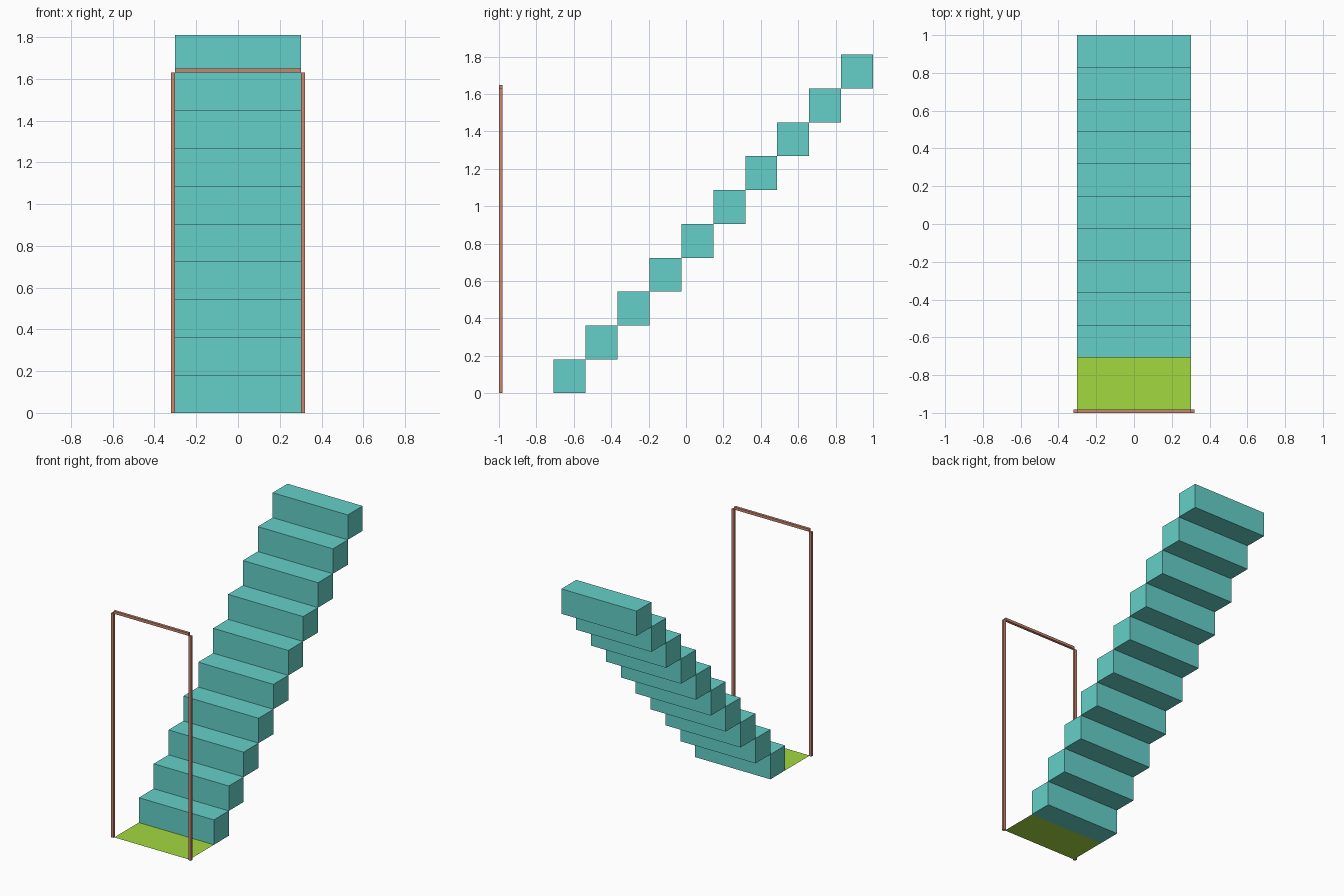
import bpy

if "Cube" in bpy.data.objects:
    bpy.data.objects.remove(bpy.data.objects["Cube"])

def material(name, color):
    m = bpy.data.materials.new(name)
    m.diffuse_color = color
    m.use_nodes = True
    m.node_tree.nodes["Principled BSDF"].inputs["Base Color"].default_value = m.diffuse_color
    return m

TEAL = material("teal", (0.13, 0.63, 0.58, 1))
GREEN = material("green", (0.36, 0.69, 0.05, 1))
BROWN = material("brown", (0.58, 0.24, 0.15, 1))

def box(name, lo, hi, mat):
    """Axis-aligned box between two corners."""
    center = [(a + b) / 2 for a, b in zip(lo, hi)]
    bpy.ops.mesh.primitive_cube_add(size=1, location=center)
    ob = bpy.context.object
    ob.name = name
    ob.scale = [b - a for a, b in zip(lo, hi)]
    bpy.ops.object.transform_apply(location=False, rotation=False, scale=True)
    ob.data.materials.append(mat)
    return ob

HALF_W = 0.302
STEPS, RISE = 10, 0.181
START, END = -0.708, 1.0
RUN = (END - START) / STEPS

# Flight of ten block steps, touching edge to edge
for i in range(STEPS):
    y, z = START + i * RUN, i * RISE
    box(f"step_{i + 1}", (-HALF_W, y, z), (HALF_W, y + RUN, z + RISE), TEAL)

# Thin landing between the door frame and the first step
bpy.ops.mesh.primitive_plane_add(size=1, location=(0, (-0.99 + START) / 2, 0))
landing = bpy.context.object
landing.name = "landing"
landing.scale = (2 * HALF_W, START + 0.99, 1)
bpy.ops.object.transform_apply(location=False, rotation=False, scale=True)
landing.data.materials.append(GREEN)

# Door frame: two posts and a lintel
T, POST_H = 0.019, 1.63
for name, x in (("left_post", -HALF_W - T), ("right_post", HALF_W)):
    box(name, (x, -1.0, 0), (x + T, -1.0 + T, POST_H), BROWN)
box("lintel", (-HALF_W, -1.0, POST_H), (HALF_W, -1.0 + T, POST_H + T), BROWN)
